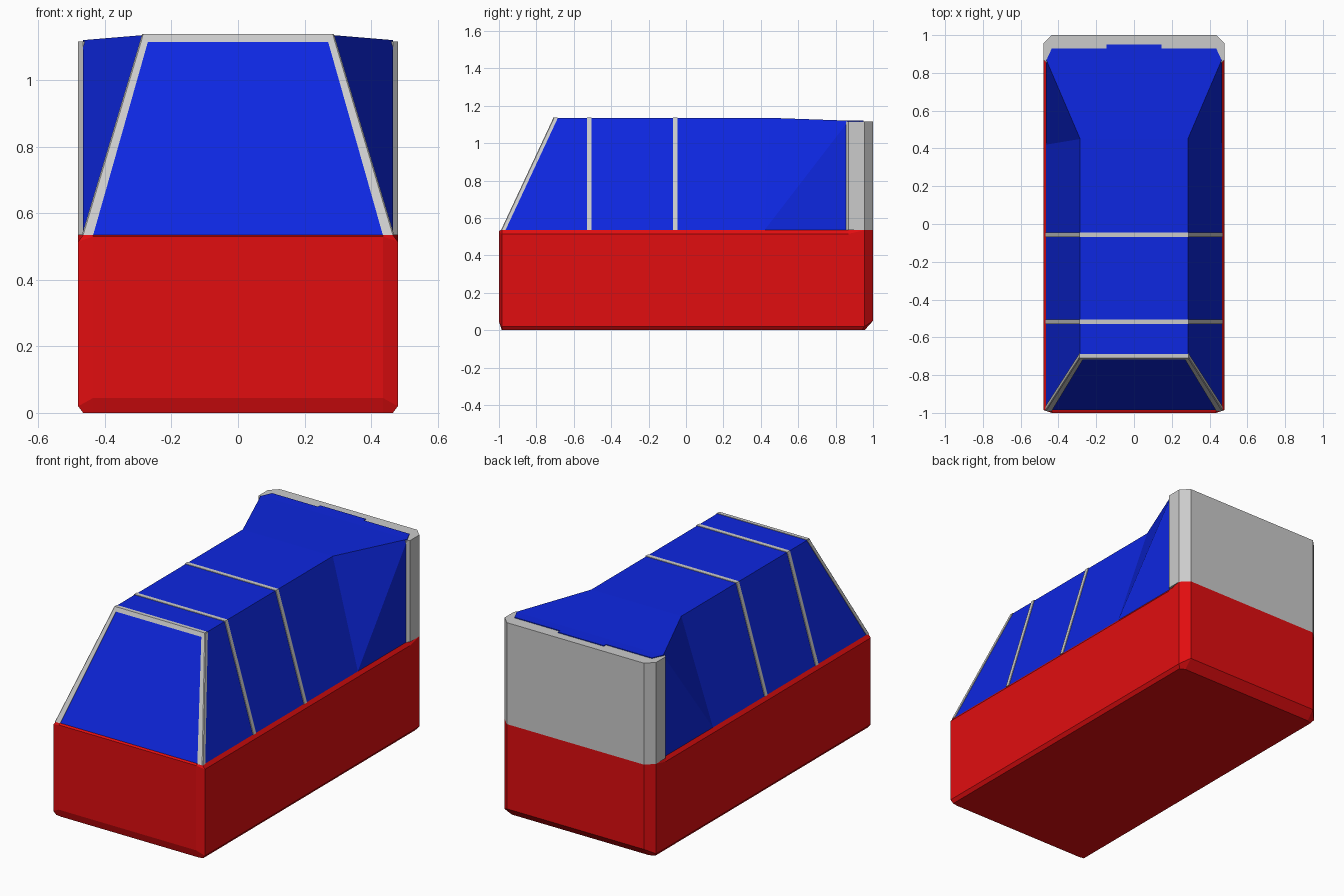
import bpy, bmesh

if "Cube" in bpy.data.objects:
    bpy.data.objects.remove(bpy.data.objects["Cube"])


def material(name, color):
    m = bpy.data.materials.new(name)
    m.diffuse_color = (*color, 1)
    m.use_nodes = True
    m.node_tree.nodes["Principled BSDF"].inputs["Base Color"].default_value = m.diffuse_color
    return m


red = material("red", (0.75, 0.004, 0.005))
blue = material("blue", (0.004, 0.02, 0.75))


def finish(name, bm, mat):
    bmesh.ops.recalc_face_normals(bm, faces=bm.faces)
    me = bpy.data.meshes.new(name)
    bm.to_mesh(me)
    bm.free()
    if mat:
        me.materials.append(mat)
    ob = bpy.data.objects.new(name, me)
    bpy.context.collection.objects.link(ob)
    return ob


def both(pts):
    return pts + [(-x, y, z) for x, y, z in reversed(pts)]


def hull(name, pts, mat=None):
    bm = bmesh.new()
    for p in pts:
        bm.verts.new(p)
    res = bmesh.ops.convex_hull(bm, input=bm.verts)
    bmesh.ops.delete(bm, geom=[v for v in bm.verts if not v.link_faces], context='VERTS')
    bmesh.ops.dissolve_limit(bm, angle_limit=0.002, verts=bm.verts, edges=bm.edges)
    return finish(name, bm, mat)


def loft(name, rings, mat):
    bm = bmesh.new()
    rows = [[bm.verts.new(p) for p in both(r)] for r in rings]
    n = len(rows[0])
    for a, b in zip(rows, rows[1:]):
        for i in range(n):
            j = (i + 1) % n
            bm.faces.new((a[i], a[j], b[j], b[i]))
    bm.faces.new(rows[0])
    bm.faces.new(rows[-1])
    bmesh.ops.remove_doubles(bm, verts=bm.verts, dist=0.0005)
    return finish(name, bm, mat)


def prism(name, outline, z0, z1, mat=None):
    return hull(name, both([(x, y, z) for z in (z0, z1) for x, y in outline]), mat)


# Lower body with chamfered bottom, corners and side ledge
loft("lower_body", [
    [(.435, -.985, 0), (.465, -.98, 0), (.465, .87, 0), (.465, .94, 0), (.435, .955, 0)],
    [(.435, -1, .045), (.48, -.985, .02), (.48, .87, .02), (.48, .955, .02), (.435, 1, .05)],
    [(.435, -1, .53), (.48, -.985, .515), (.48, .87, .515), (.48, .955, .535), (.435, 1, .535)],
    [(.435, -.99, .535), (.465, -.985, .535), (.465, .855, .535), (.48, .955, .535), (.435, 1, .535)],
], red)

# Glass canopy: tapered front and flared rear
BOT, TOP, Z0, Z1 = .465, .285, .535, 1.135
mid = [(BOT, .42, Z0), (TOP, .45, Z1)]
hull("canopy_front", both([(BOT, -.985, Z0), (TOP, -.705, Z1)] + mid), blue)
hull("canopy_rear", both(mid + [(BOT, .87, Z0), (BOT, .87, 1.12)]), blue)

# Rear wall with the blue roof running onto its top
prism("rear_wall", [(.465, .855), (.48, .87), (.48, .955), (.435, 1)], Z0, 1.116)
prism("rear_roof", [(.465, .865), (.435, .93)], 1.10, 1.12, blue)
prism("rear_roof_tab", [(.145, .92), (.145, .95)], 1.10, 1.12, blue)

# Grey bands wrapped over the canopy
for name, y in (("front_band", -.517), ("middle_band", -.057)):
    hull(name, both([(x, y + d, z) for d in (-.012, .012)
                     for x, z in ((BOT + .004, Z0), (TOP + .003, Z1 + .003))]))

# Windscreen posts and top bar
for side, s in (("right", 1), ("left", -1)):
    pts = []
    for x, y, z, w in ((BOT, -.985, Z0, .03), (TOP, -.705, Z1, .02)):
        pts += [(s * (x + dx), y + dy, z) for dx, dy in
                ((-w, -.004), (0, -.004), (.004, 0), (.004, .02), (-w, .02))]
    hull(side + "_windscreen_post", pts)
hull("windscreen_top_bar", both([(.291, -.718, 1.115), (.285, -.709, 1.138),
                                 (.285, -.688, 1.138), (.28, -.688, 1.115)]))
